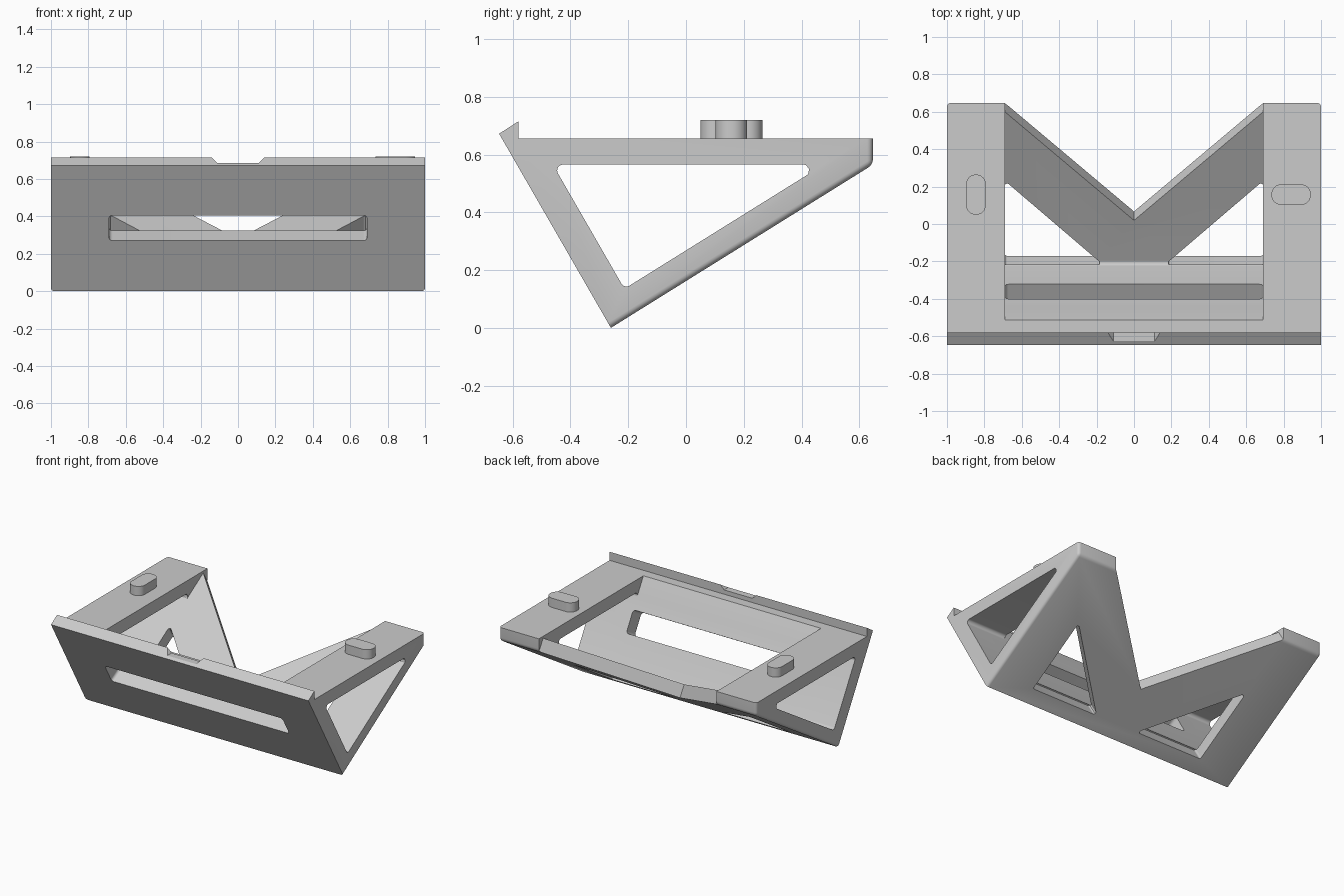
import bpy, bmesh, math
from mathutils import Vector

cube = bpy.data.objects.get("Cube")
if cube:
    bpy.data.objects.remove(cube, do_unlink=True)

grey = bpy.data.materials.new("light_grey")
grey.use_nodes = True
grey.diffuse_color = (0.6, 0.6, 0.6, 1)
grey.node_tree.nodes["Principled BSDF"].inputs["Base Color"].default_value = (0.6, 0.6, 0.6, 1)

X, Y, Z = Vector((1, 0, 0)), Vector((0, 1, 0)), Vector((0, 0, 1))


def rounded(points, radius, steps=6):
    """Replace every corner of a convex outline with an arc."""
    pts = [Vector(p) for p in points]
    out = []
    for i, c in enumerate(pts):
        a = (pts[i - 1] - c).normalized()
        b = (pts[(i + 1) % len(pts)] - c).normalized()
        half = a.angle(b) / 2
        centre = c + (a + b).normalized() * radius / math.sin(half)
        reach = radius / math.tan(half)
        start, end = c + a * reach - centre, c + b * reach - centre
        for k in range(steps + 1):
            out.append(centre + start.lerp(end, k / steps).normalized() * radius)
    return out


def prism(name, outline, origin, u, v, w, near, far):
    """Extrude a 2D outline lying in the u, v plane along w."""
    bm = bmesh.new()
    base = [bm.verts.new(origin + u * p[0] + v * p[1] + w * near) for p in outline]
    face = bm.faces.new(base)
    new = bmesh.ops.extrude_face_region(bm, geom=[face])["geom"]
    bmesh.ops.translate(bm, verts=[g for g in new if isinstance(g, bmesh.types.BMVert)],
                        vec=w * (far - near))
    bmesh.ops.recalc_face_normals(bm, faces=bm.faces)
    mesh = bpy.data.meshes.new(name)
    bm.to_mesh(mesh)
    bm.free()
    mesh.materials.append(grey)
    obj = bpy.data.objects.new(name, mesh)
    bpy.context.collection.objects.link(obj)
    return obj


def activate(obj):
    bpy.ops.object.select_all(action="DESELECT")
    obj.select_set(True)
    bpy.context.view_layer.objects.active = obj


def cut(target, cutter):
    activate(target)
    mod = target.modifiers.new("cut", "BOOLEAN")
    mod.operation, mod.solver, mod.object = "DIFFERENCE", "EXACT", cutter
    bpy.ops.object.modifier_apply(modifier=mod.name)
    bpy.data.objects.remove(cutter, do_unlink=True)


# Key points of the side profile (y, z)
foot = Vector((0, -0.26, 0))
lip_front = Vector((0, -0.647, 0.672))
heel = Vector((0, 0.647, 0.565))
front_up = (lip_front - foot).normalized()
front_in = Vector((0, front_up.z, -front_up.y))
slope_up = (heel - foot).normalized()
slope_in = Vector((0, -slope_up.z, slope_up.y))
top, half_open = 0.655, 0.69

# Wedge body with a raised front lip
body = prism("stand_frame", [(-0.26, 0), (-0.647, 0.672), (-0.58, 0.715), (-0.58, top),
                             (0.647, top), (0.647, 0.565)], Vector(), Y, Z, X, -1, 1)

# Soften the underside and rear edges
bm = bmesh.new()
bm.from_mesh(body.data)
soft = []
for e in bm.edges:
    mid = (e.verts[0].co + e.verts[1].co) / 2
    normals = [f.normal for f in e.link_faces]
    on_side = abs(mid.x) > 0.99 and any(n.dot(slope_in) < -0.99 or n.y > 0.99 and mid.y > 0.6
                                        for n in normals) and mid.z < 0.65
    if on_side or (mid - heel).length < 0.01:
        soft.append(e)
bmesh.ops.bevel(bm, geom=soft, offset=0.02, segments=4, profile=0.5, affect="EDGES")
bm.to_mesh(body.data)
bm.free()

# Inner faces of the front plate and the sloped plate
def front_inner(z):
    p = foot + front_in * 0.108
    return p.y + (z - p.z) * front_up.y / front_up.z

def slope_inner(z):
    p = foot + slope_in * 0.09
    return p.y + (z - p.z) * slope_up.y / slope_up.z

low, high = 0.0, 1.0
for _ in range(40):
    corner_z = (low + high) / 2
    if front_inner(corner_z) < slope_inner(corner_z):
        high = corner_z
    else:
        low = corner_z

def inner_triangle(z):
    return rounded([(front_inner(corner_z), corner_z), (slope_inner(z), z),
                    (front_inner(z), z)], 0.02)

# Triangular hole through the sides, then the central opening in the top
cut(body, prism("side_hole", inner_triangle(0.565), Vector(), Y, Z, X, -1.2, 1.2))
cut(body, prism("top_opening", inner_triangle(0.85), Vector(), Y, Z, X, -half_open, half_open))

# Long slot in the front plate
slot = rounded([(-half_open, 0.312), (half_open, 0.312), (half_open, 0.468), (-half_open, 0.468)], 0.02)
cut(body, prism("front_slot", slot, foot, X, front_up, front_in, -0.05, 0.15))

# Rear notch and two windows leave a V-shaped brace in the sloped plate
def on_slope(x, y):
    return (x, (y - foot.y) / slope_up.y)

notch = [on_slope(*p) for p in [(0, 0.067), (half_open, 0.647), (half_open, 0.9),
                                (-half_open, 0.9), (-half_open, 0.647)]]
cut(body, prism("rear_notch", notch, foot, X, slope_up, slope_in, -0.1, 0.3))
for side in (-1, 1):
    window = rounded([on_slope(side * x, y) for x, y in
                      [(0.166, -0.17), (half_open, -0.17), (half_open, 0.278)]], 0.012)
    cut(body, prism("brace_window", window, foot, X, slope_up, slope_in, -0.1, 0.1))

# Finger notch in the lip
finger = [(-0.11, 0.685), (0.11, 0.685), (0.15, 0.725), (-0.15, 0.725)]
cut(body, prism("lip_notch", finger, Vector(), X, Z, Y, -0.8, -0.5))
activate(body)
bpy.ops.object.shade_smooth_by_angle(angle=math.radians(30))

# Locating pegs, one along the depth and one across the width
for name, x, y, hx, hy in [("right_peg", -0.845, 0.157, 0.052, 0.107),
                           ("left_peg", 0.84, 0.157, 0.105, 0.055)]:
    outline = rounded([(-hx, -hy), (hx, -hy), (hx, hy), (-hx, hy)], min(hx, hy) * 0.95, 8)
    peg = prism(name, outline, Vector((x, y, 0)), X, Y, Z, top - 0.01, 0.72)
    activate(peg)
    bpy.ops.object.shade_smooth_by_angle(angle=math.radians(30))
